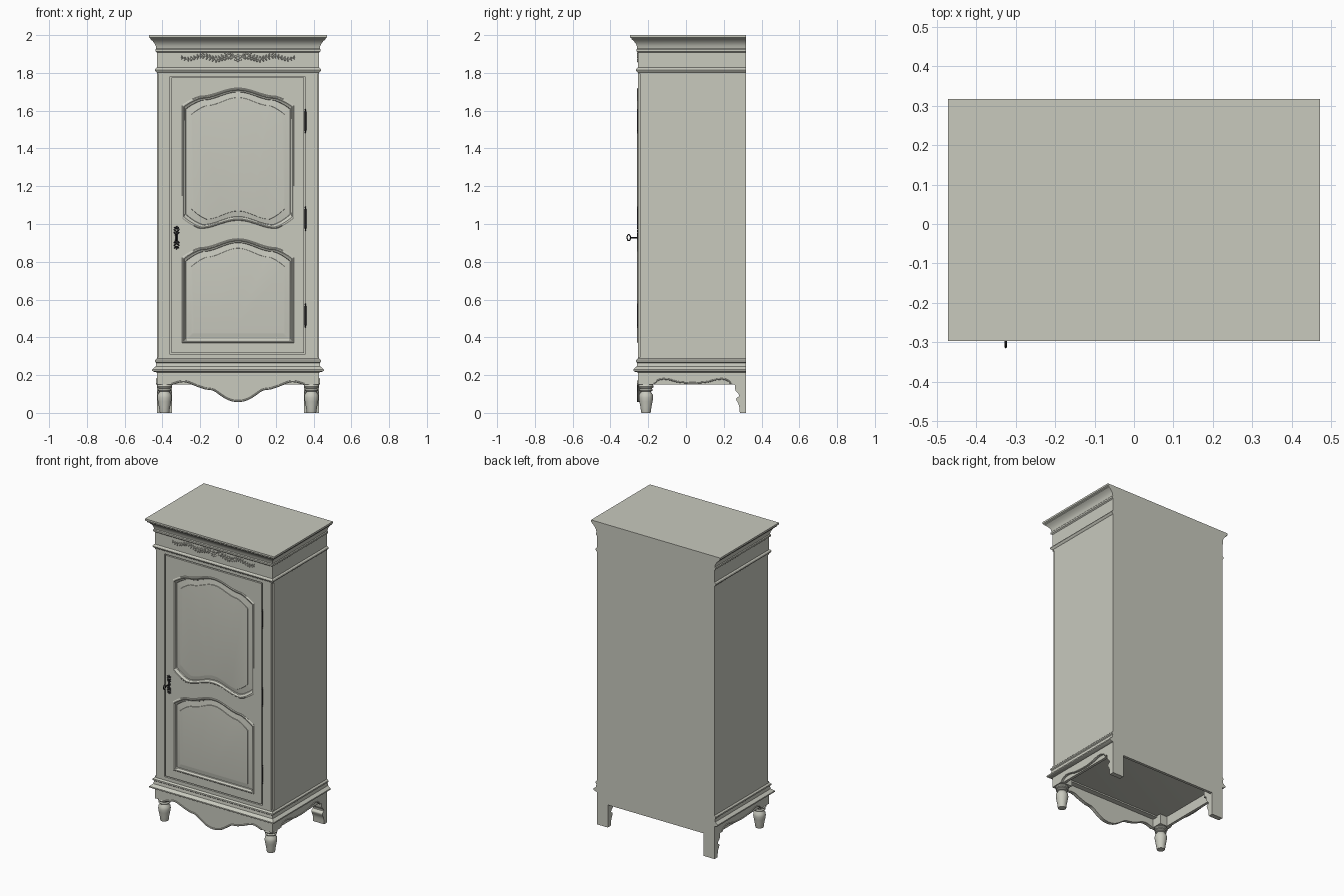
import bpy, bmesh, math
from mathutils import Matrix, Vector

if "Cube" in bpy.data.objects:
    bpy.data.objects.remove(bpy.data.objects["Cube"])


def material(name, rgb):
    m = bpy.data.materials.new(name)
    m.diffuse_color = (*rgb, 1)
    m.use_nodes = True
    m.node_tree.nodes["Principled BSDF"].inputs["Base Color"].default_value = m.diffuse_color
    return m


PAINT = material("stone_grey_paint", (0.58, 0.585, 0.515))
IRON = material("dark_iron", (0.02, 0.02, 0.022))
W, FRONT, BACK = 0.43, -0.255, 0.317      # body half width, front and back planes


def finish(name, bm, mat):
    bmesh.ops.recalc_face_normals(bm, faces=bm.faces)
    me = bpy.data.meshes.new(name)
    bm.to_mesh(me)
    bm.free()
    me.materials.clear()
    me.materials.append(mat)
    for p in me.polygons:
        p.use_smooth = True
        p.material_index = 0
    me.set_sharp_from_angle(angle=math.radians(32))
    ob = bpy.data.objects.new(name, me)
    bpy.context.collection.objects.link(ob)
    return ob


def loft(name, rings, mat=PAINT):
    """Closed solid skinned through rings of equal point count."""
    bm = bmesh.new()
    vs = [[bm.verts.new(p) for p in r] for r in rings]
    n = len(vs[0])
    for a, b in zip(vs, vs[1:]):
        for i in range(n):
            bm.faces.new((a[i], a[(i + 1) % n], b[(i + 1) % n], b[i]))
    bm.faces.new(vs[0])
    bm.faces.new(vs[-1])
    return finish(name, bm, mat)


def box(name, x0, x1, y0, y1, z0, z1, mat=PAINT):
    return loft(name, [[(x0, y0, z), (x1, y0, z), (x1, y1, z), (x0, y1, z)] for z in (z0, z1)], mat)


def moulding(name, profile):
    """Profile of (overhang, z) run round front and sides, flush at the back."""
    return loft(name, [[(-W - d, FRONT - d, z), (W + d, FRONT - d, z),
                        (W + d, BACK, z), (-W - d, BACK, z)] for d, z in profile])


def turned(name, x, y, profile, mat=PAINT, n=28):
    return loft(name, [[(x + r * math.cos(2 * math.pi * i / n), y + r * math.sin(2 * math.pi * i / n), z)
                        for i in range(n)] for r, z in profile], mat)


def curve_mesh(cu, name, mat, mapping):
    ob = bpy.data.objects.new("tmp", cu)
    bpy.context.collection.objects.link(ob)
    dg = bpy.context.evaluated_depsgraph_get()
    me = bpy.data.meshes.new_from_object(ob.evaluated_get(dg))
    bpy.data.objects.remove(ob)
    bm = bmesh.new()
    bm.from_mesh(me)
    for v in bm.verts:
        v.co = mapping(v.co)
    bmesh.ops.remove_doubles(bm, verts=bm.verts, dist=1e-5)
    return finish(name, bm, mat)


def plate(name, loops, axis, a, b, mat=PAINT):
    """Outline (plus holes) cut from a board between a and b on the axis."""
    cu = bpy.data.curves.new(name, 'CURVE')
    cu.dimensions, cu.fill_mode, cu.extrude = '2D', 'BOTH', abs(b - a) / 2
    for pts in loops:
        s = cu.splines.new('POLY')
        s.points.add(len(pts) - 1)
        s.use_cyclic_u = True
        for p, q in zip(s.points, pts):
            p.co = (q[0], q[1], 0, 1)
    m = (a + b) / 2
    f = (lambda c: Vector((c.x, m + c.z, c.y))) if axis == 'y' else (lambda c: Vector((m + c.z, c.x, c.y)))
    return curve_mesh(cu, name, mat, f)


def bead(name, pts, r, mat=PAINT, closed=False):
    cu = bpy.data.curves.new(name, 'CURVE')
    cu.dimensions, cu.bevel_depth, cu.bevel_resolution, cu.use_fill_caps = '3D', r, 2, True
    s = cu.splines.new('POLY')
    s.points.add(len(pts) - 1)
    s.use_cyclic_u = closed
    for p, q in zip(s.points, pts):
        p.co = (*q, 1)
    return curve_mesh(cu, name, mat, lambda c: c.copy())


def blobs(name, items, y, depth, mat):
    """Flattened carved lobes: (x, z, half length, half width, angle)."""
    bm = bmesh.new()
    for x, z, l, w, a in items:
        m = Matrix.Translation((x, y, z)) @ Matrix.Rotation(-a, 4, 'Y') @ Matrix.Diagonal((l, depth, w, 1))
        bmesh.ops.create_icosphere(bm, subdivisions=2, radius=1, matrix=m)
    return finish(name, bm, mat)


def smooth_line(pts, k=6):
    """Catmull-Rom through a few points."""
    P = [pts[0]] + list(pts) + [pts[-1]]
    out = []
    for a, b, c, d in zip(P, P[1:], P[2:], P[3:]):
        for j in range(k):
            t = j / k
            out.append(tuple(0.5 * (2 * q + (r - p) * t + (2 * p - 5 * q + 4 * r - s) * t * t
                                    + (3 * q - p - 3 * r + s) * t ** 3) for p, q, r, s in zip(a, b, c, d)))
    return out + [tuple(pts[-1])]


def rect(x0, x1, z0, z1):
    return [(x0, z0), (x1, z0), (x1, z1), (x0, z1)]


# carcass, frieze, base and mouldings
box("carcass", -W, W, -0.24, BACK, 0.215, 1.99)
box("frieze", -W, W, FRONT, -0.2, 1.795, 1.96)
box("base_rail", -W, W, FRONT, -0.2, 0.205, 0.295)
moulding("cornice", [(0, 1.908), (.007, 1.914), (.007, 1.924), (.003, 1.929), (.006, 1.945), (.013, 1.958),
                     (.023, 1.970), (.034, 1.978), (.034, 1.983), (.042, 1.988), (.042, 2.0)])
moulding("frieze_moulding", [(0, 1.802), (.007, 1.808), (.010, 1.815), (.007, 1.823), (0, 1.828)])
moulding("base_moulding", [(0, .214), (.016, .218), (.024, .223), (.024, .231), (.018, .236), (.006, .246),
                           (.003, .265), (.009, .27), (.009, .279), (.004, .284), (0, .288)])

# face frame and door, with a shadow gap between them
DX0, DX1, DZ0, DZ1 = -0.36, 0.356, 0.31, 1.782
plate("face_frame", [rect(-0.42, 0.42, 0.28, 1.80), rect(DX0, DX1, DZ0, DZ1)], 'y', FRONT, -0.238)


def shaped(x, corner, shoulder, middle, w):
    s = w * 0.68
    if abs(x) > s:
        t = (abs(x) - s) / (w - s)
        return shoulder + (corner - shoulder) * (0.55 * t + 0.45 * t * t)
    return shoulder + (middle - shoulder) * (0.5 + 0.5 * math.cos(math.pi * x / s))


def outline(top, bottom, inset, w=0.297, n=50):
    pts = []
    for sgn, edge in ((1, bottom), (-1, top)):
        for i in range(n + 1):
            x = sgn * w * (2 * i / n - 1)
            pts.append((x * (w - inset) / w, shaped(x, *edge, w) + sgn * inset))
    return pts


PANELS = {"upper_panel": ((1.63, 1.677, 1.72), (1.03, 0.975, 1.018)),
          "lower_panel": ((0.825, 0.875, 0.922), (0.37, 0.37, 0.37))}
g = 0.007
plate("door", [rect(DX0 + g, DX1 - g, DZ0 + g, DZ1 - g)] + [outline(t, b, 0.004) for t, b in PANELS.values()],
      'y', FRONT, -0.238)
STEPS = [(0, -.238), (0, -.2555), (.004, -.259), (.009, -.259), (.012, -.2555), (.015, -.251), (.02, -.249),
         (.022, -.244), (.05, -.2485), (.051, -.252), (.056, -.2525)]
for name, (t, b) in PANELS.items():
    loft(name, [[(x, y, z) for x, z in outline(t, b, i)] for i, y in STEPS])

# scalloped front apron with bead
half = [(0, .058), (.05, .068), (.095, .095), (.13, .118), (.175, .126), (.225, .143), (.27, .161),
        (.305, .162), (.35, .148)]
edge = smooth_line([(-x, z) for x, z in half[:0:-1]] + half)
plate("front_apron", [edge + [(.35, .22), (-.35, .22)]], 'y', FRONT, -0.235)
bead("front_apron_bead", [(x, FRONT, z + .004) for x, z in edge], .005)

# side aprons, rails behind them, posts and legs
hs = [(-.17, .149), (-.155, .166), (-.13, .176), (-.09, .174), (-.04, .161), (.035, .156)]
side_edge = smooth_line(hs + [(.07 - y, z) for y, z in hs[-2::-1]])
back_leg = smooth_line([(.285, 0), (.28, .04), (.267, .068), (.268, .079), (.281, .088), (.277, .102),
                        (.262, .118), (.258, .15)], 4)
LEG = [(.024, 0), (.026, .006), (.029, .03), (.035, .06), (.038, .08), (.036, .097), (.028, .108), (.026, .113),
       (.034, .116), (.036, .121), (.034, .126), (.03, .129), (.038, .133), (.041, .139), (.038, .145), (.036, .15)]
for s, tag in ((-1, "left"), (1, "right")):
    plate(f"{tag}_apron", [side_edge + [(.24, .22), (-.17, .22)]], 'x', s * .416, s * W)
    bead(f"{tag}_apron_bead", [(s * W, y, z + .003) for y, z in side_edge], .004)
    box(f"{tag}_rail", *sorted((s * .40, s * .418)), -0.2, BACK - .01, .149, .22)
    box(f"{tag}_front_post", *sorted((s * .348, s * W)), FRONT, -0.168, .149, .22)
    box(f"{tag}_back_post", *sorted((s * .35, s * W)), .238, BACK, .149, .22)
    turned(f"{tag}_front_leg", s * .389, -.212, LEG)
    plate(f"{tag}_back_leg", [[(BACK, 0)] + back_leg + [(BACK, .15)]], 'x', s * .35, s * W)
box("back_rail", -.36, .36, BACK - .018, BACK, .149, .22)

# carved garland on the frieze
items = [(0, 1.878, .010, .010, 0)]
items += [(.013 * math.cos(a), 1.878 + .013 * math.sin(a), .009, .006, a)
          for a in (i * math.pi / 3 + .5 for i in range(6))]
for s in (-1, 1):
    for i in range(17):
        x = .032 + i * .0165
        z = 1.882 + .009 * math.sin(x * 42)
        size = 1 - .5 * i / 16
        for up in (-1, 1):
            a = up * (0.75 + .25 * (i % 3))
            items.append((s * x, z + up * .010 * size, .013 * size, .0045 * size, a if s > 0 else math.pi - a))
        if i % 4 == 1:
            items.append((s * x, z, .010 * size, .010 * size, 0))
blobs("frieze_garland", items, FRONT, .005, PAINT)
for s, tag in ((-1, "left"), (1, "right")):
    bead(f"{tag}_garland_stem", [(s * x, FRONT, 1.882 + .009 * math.sin(x * 42))
                                 for x in (.015 + i * .0075 for i in range(39))], .0025)

# escutcheon and key
KX, KZ = -0.325, 0.928
plateitems = [(KX, KZ, .009, .035, 0)]
for up in (-1, 1):
    for k, (dz, l) in enumerate(((.022, .012), (.036, .012), (.05, .009))):
        plateitems += [(KX + q * .007, KZ + up * dz, l, .004, up * q * 0.8) for q in (-1, 1)]
    plateitems.append((KX, KZ + up * .055, .005, .008, 0))
blobs("escutcheon", plateitems, FRONT, .004, IRON)
bead("key_stem", [(KX, FRONT, KZ), (KX, -.292, KZ)], .0035, IRON)
bead("key_bow", [(KX, -.303 + .009 * math.cos(a), KZ + .016 * math.sin(a))
                 for a in (i * math.pi / 10 for i in range(20))], .003, IRON, True)

# hinges
for tag, z in (("lower", .515), ("middle", 1.028), ("upper", 1.545)):
    turned(f"{tag}_hinge", .357, -.254, [(.001, z - .066), (.004, z - .06), (.002, z - .054), (.0055, z - .05),
           (.0055, z + .05), (.002, z + .054), (.004, z + .06), (.001, z + .066)], IRON, 12)
